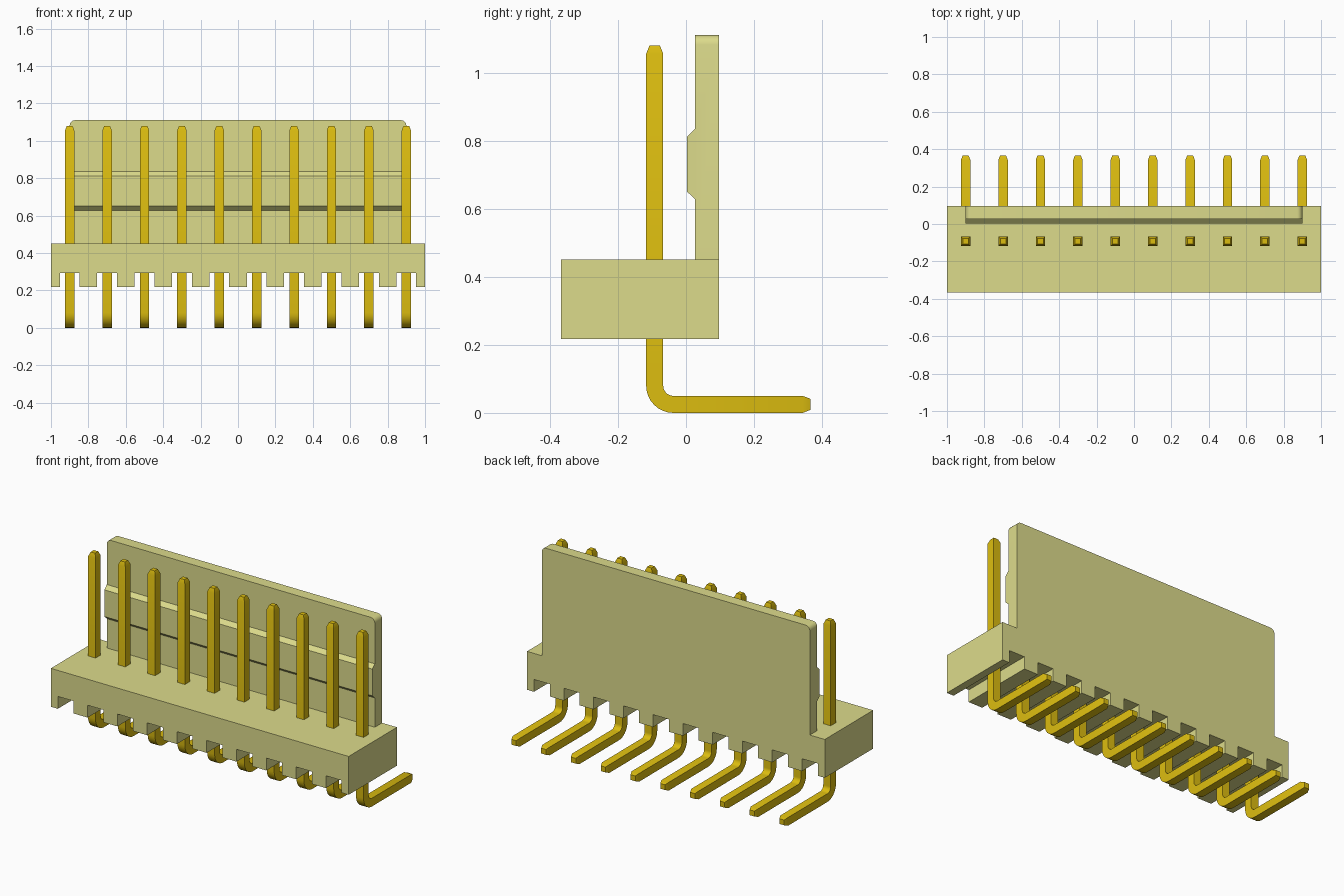
import bpy, bmesh, math
from mathutils import Vector

if "Cube" in bpy.data.objects:
    bpy.data.objects.remove(bpy.data.objects["Cube"])


def material(name, color):
    m = bpy.data.materials.new(name)
    m.diffuse_color = (*color, 1)
    m.use_nodes = True
    m.node_tree.nodes["Principled BSDF"].inputs["Base Color"].default_value = m.diffuse_color
    return m


CREAM = material("cream_plastic", (0.72, 0.71, 0.26))
GOLD = material("gold", (0.72, 0.51, 0.005))


def finish(bm, name, mat):
    bmesh.ops.recalc_face_normals(bm, faces=bm.faces)
    mesh = bpy.data.meshes.new(name)
    bm.to_mesh(mesh)
    bm.free()
    mesh.materials.append(mat)
    obj = bpy.data.objects.new(name, mesh)
    bpy.context.collection.objects.link(obj)
    return obj


def prism(points, offset):
    """Extrude a closed outline by the offset vector."""
    bm = bmesh.new()
    face = bm.faces.new([bm.verts.new(p) for p in points])
    ext = bmesh.ops.extrude_face_region(bm, geom=[face])
    verts = [g for g in ext["geom"] if isinstance(g, bmesh.types.BMVert)]
    bmesh.ops.translate(bm, verts=verts, vec=offset)
    return bm


def smooth(obj):
    bpy.ops.object.select_all(action='DESELECT')
    obj.select_set(True)
    bpy.context.view_layer.objects.active = obj
    bpy.ops.object.shade_smooth_by_angle(angle=math.radians(30))


pin_x = [-0.9 + 0.225 * i * 0.8 / 0.9 for i in range(10)]
BACK, FRONT = 0.097, -0.367

# Base block with a notch under every pin, extruded front to back
outline = [(-1, 0.45), (-1, 0.217)]
for x in pin_x:
    outline += [(x - 0.053, 0.217), (x - 0.053, 0.292),
                (x + 0.053, 0.292), (x + 0.053, 0.217)]
outline += [(1, 0.217), (1, 0.45)]
finish(prism([(x, FRONT, z) for x, z in outline], (0, BACK - FRONT, 0)), "base", CREAM)

# Locking wall with a chamfered ridge and rounded top corners
side = [(BACK, 0.45), (BACK, 1.11), (0.027, 1.11), (0.027, 0.835),
        (0.003, 0.812), (0.003, 0.65), (0.027, 0.628), (0.027, 0.45)]
bm = prism([(-0.9, y, z) for y, z in side], (1.8, 0, 0))
corners = [e for e in bm.edges
           if all(v.co.z > 1.1 for v in e.verts) and e.verts[0].co.x * e.verts[1].co.x > 0]
bmesh.ops.bevel(bm, geom=corners, offset=0.028, segments=5, profile=0.5, affect='EDGES')
smooth(finish(bm, "locking_wall", CREAM))

# Bent square pin: (y, z, angle of the section, half size) from top tip to tail tip
H, R = 0.025, 0.055
PY = -0.092
sections = [(PY, 1.08, 0, 0.015), (PY, 1.055, 0, H)]
for i in range(9):
    a = math.pi / 2 * i / 8
    sections.append((PY + R - R * math.cos(a), H + R - R * math.sin(a), a, H))
sections += [(0.343, H, math.pi / 2, H), (0.366, H, math.pi / 2, 0.016)]


def pin(index, x):
    bm = bmesh.new()
    rings = []
    for y, z, a, h in sections:
        n = Vector((0, math.cos(a), math.sin(a)))
        c = Vector((x, y, z))
        rings.append([bm.verts.new(c + Vector((sx * h, 0, 0)) + n * sn * h)
                      for sx, sn in ((-1, -1), (1, -1), (1, 1), (-1, 1))])
    for r, s in zip(rings, rings[1:]):
        for k in range(4):
            bm.faces.new((r[k], r[(k + 1) % 4], s[(k + 1) % 4], s[k]))
    bm.faces.new(rings[0])
    bm.faces.new(rings[-1])
    smooth(finish(bm, f"pin_{index + 1}", GOLD))


for i, x in enumerate(pin_x):
    pin(i, x)
